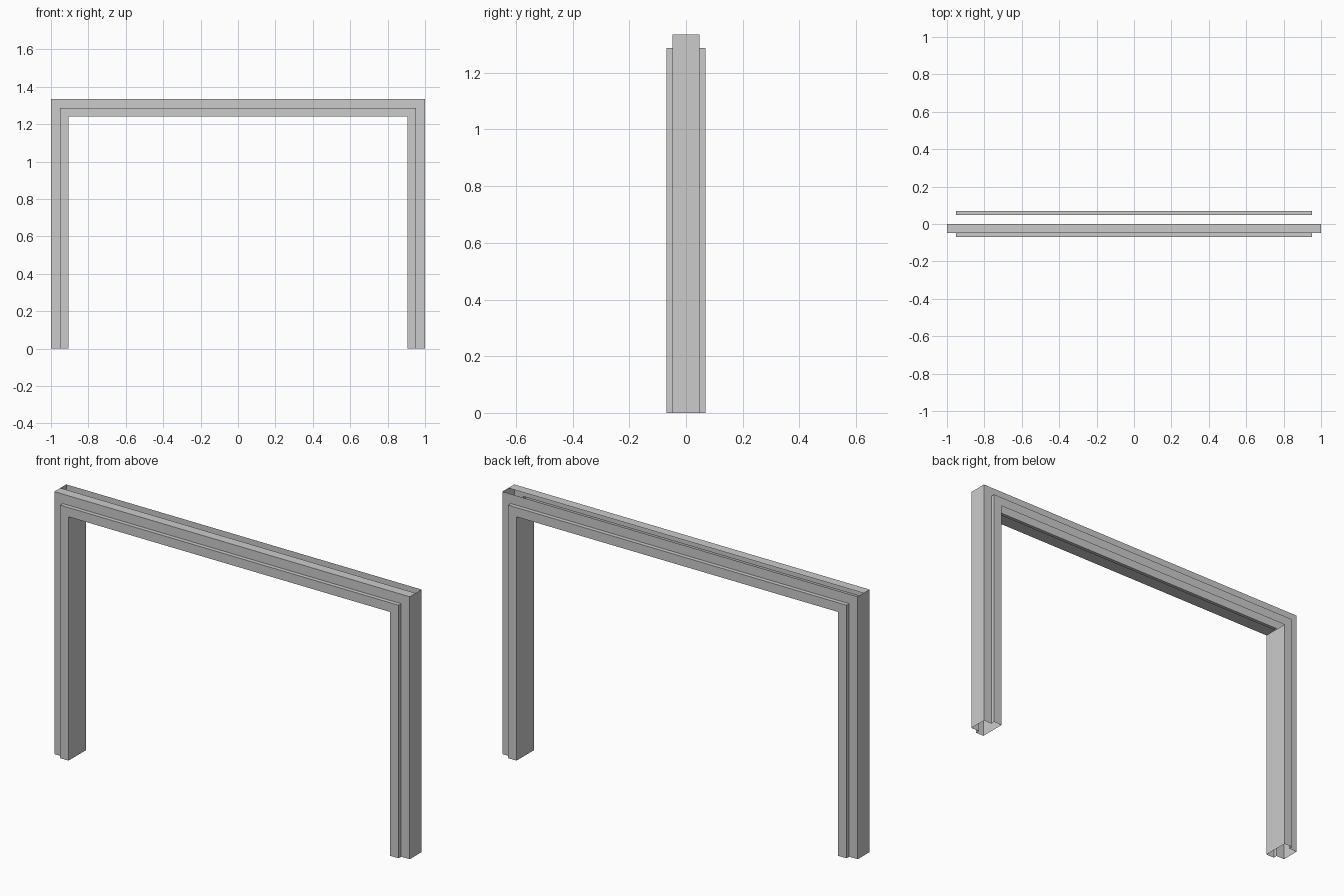
import bpy
import bmesh

cube = bpy.data.objects.get("Cube")
if cube:
    bpy.data.objects.remove(cube, do_unlink=True)

HALF_WIDTH, HEIGHT = 1.0, 1.335
STEP, INNER = 0.048, 0.095      # distance in from the outer edge
CORE, TRIM = 0.048, 0.069       # half depth of the core and the raised trim

# Frame paint
grey = bpy.data.materials.new("frame_grey")
grey.use_nodes = True
colour = (0.6, 0.6, 0.6, 1)
grey.diffuse_color = colour
grey.node_tree.nodes["Principled BSDF"].inputs["Base Color"].default_value = colour

# Hollow casing section: (inset, depth), split along the middle
front = [(0, -CORE), (STEP, -CORE), (STEP, -TRIM), (INNER, -TRIM)]
back = [(inset, -y) for inset, y in reversed(front)]
section = [(0, 0)] + front + [(INNER, 0)] + back
count = len(section)
open_edges = {len(front) + 1, count - 1}   # rear half of the lintel top and soffit


def station(bm, side, top):
    """One mitred copy of the section on the path round the doorway."""
    return [bm.verts.new((side * (HALF_WIDTH - d), y, HEIGHT - d if top else 0))
            for d, y in section]


# Sweep up one leg, across the lintel and down the other leg
bm = bmesh.new()
rings = [station(bm, -1, False), station(bm, -1, True),
         station(bm, 1, True), station(bm, 1, False)]
for part, (a, b) in enumerate(zip(rings, rings[1:])):
    for i in range(count):
        if part == 1 and i in open_edges:
            continue
        j = (i + 1) % count
        bm.faces.new((a[i], a[j], b[j], b[i]))

mesh = bpy.data.meshes.new("door_frame")
bm.to_mesh(mesh)
bm.free()
mesh.materials.append(grey)
frame = bpy.data.objects.new("door_frame", mesh)
bpy.context.collection.objects.link(frame)
